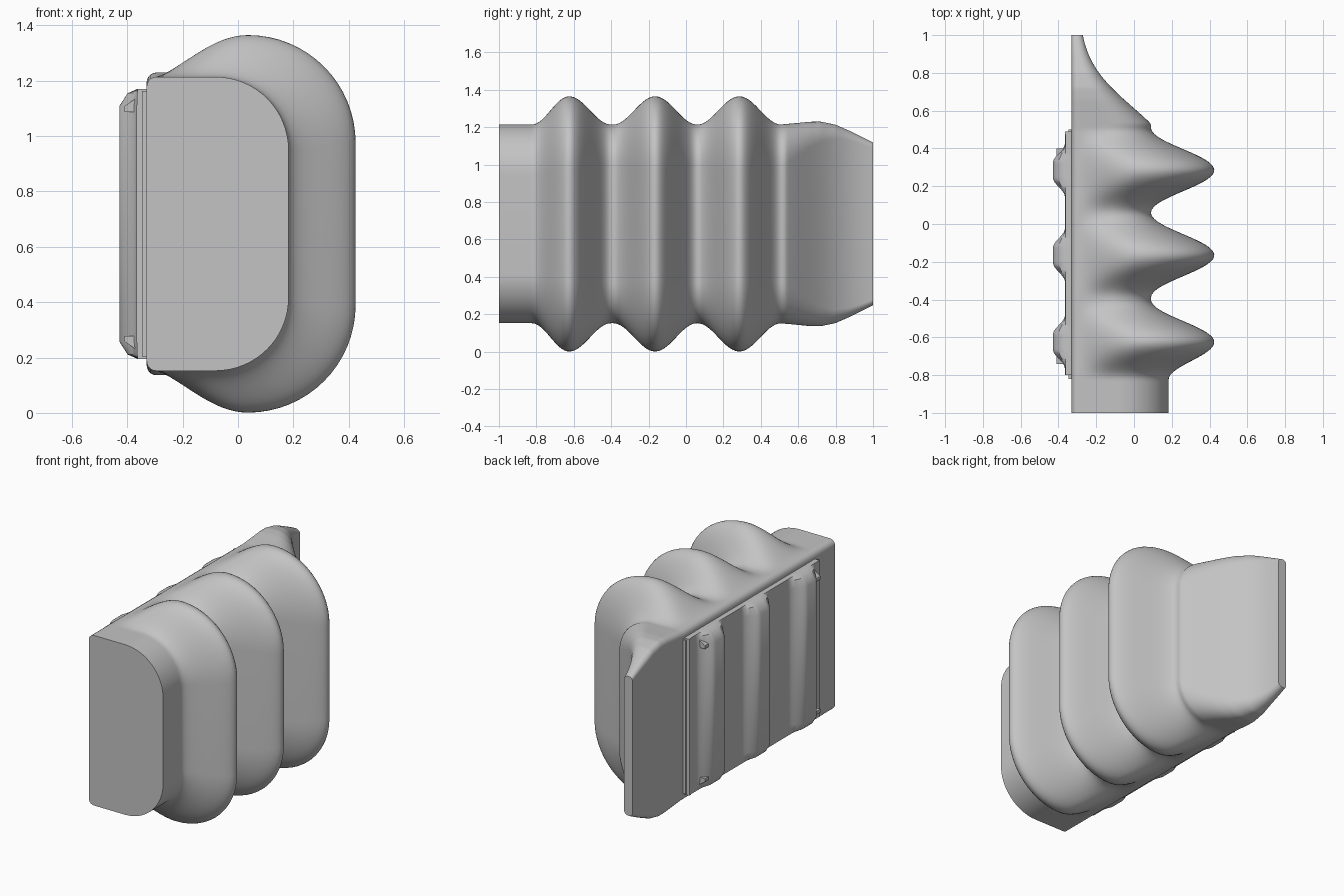
import bpy, bmesh, math

cube = bpy.data.objects.get("Cube")
if cube:
    bpy.data.objects.remove(cube, do_unlink=True)

MID = 0.683                       # height of the symmetry plane
BACK = -0.33                      # flat mounting side
RIDGES = (-0.625, -0.165, 0.285)  # ridge positions along y

grey = bpy.data.materials.new("light_grey")
grey.use_nodes = True
grey.diffuse_color = (0.55, 0.55, 0.55, 1)
grey.node_tree.nodes["Principled BSDF"].inputs["Base Color"].default_value = (0.55, 0.55, 0.55, 1)


def smooth(t):
    t = max(0.0, min(1.0, t))
    return t * t * (3 - 2 * t)


def interp(points, y):
    for (a, va), (b, vb) in zip(points, points[1:]):
        if y <= b:
            return va + (vb - va) * max(0, (y - a) / (b - a))
    return points[-1][1]


def finish(name, bm):
    bmesh.ops.recalc_face_normals(bm, faces=bm.faces)
    mesh = bpy.data.meshes.new(name)
    bm.to_mesh(mesh)
    bm.free()
    mesh.materials.append(grey)
    obj = bpy.data.objects.new(name, mesh)
    bpy.context.collection.objects.link(obj)
    bpy.ops.object.select_all(action='DESELECT')
    obj.select_set(True)
    bpy.context.view_layer.objects.active = obj
    bpy.ops.object.shade_smooth_by_angle(angle=math.radians(35))
    return obj


def loft(name, y0, y1, steps, half_section):
    """Skin mirrored half sections of (x, height above MID) along y."""
    bm = bmesh.new()
    rings = []
    for i in range(steps + 1):
        y = y0 + (y1 - y0) * i / steps
        half = half_section(y)
        outline = half + [(x, -h) for x, h in reversed(half)]
        rings.append([bm.verts.new((x, y, MID + h)) for x, h in outline])
    n = len(rings[0])
    for a, b in zip(rings, rings[1:]):
        for j in range(n):
            k = (j + 1) % n
            bm.faces.new((a[j], a[k], b[k], b[j]))
    bm.faces.new(rings[0])
    bm.faces.new(rings[-1])
    return finish(name, bm)


# Ribbed body: bellows ridges, plain front block and scooped rear tongue
EDGE = [(0.5, 0.531), (0.58, 0.538), (0.66, 0.546), (0.72, 0.547),
        (0.8, 0.53), (0.88, 0.495), (1.0, 0.435)]


def bulge(y):
    for r in RIDGES:
        width = 0.2 if y < RIDGES[0] else 0.225
        d = abs(y - r)
        if d < width:
            return (1 + math.cos(math.pi * d / width)) / 2
    return 0.0


def body_section(y):
    c = bulge(y)
    floor = 0.183 if y < RIDGES[0] else 0.09
    side = floor + (0.425 - floor) * c
    if y > 0.53:                                   # scooped tongue
        t = y - 0.53
        side = -0.29 + 0.38 * math.exp(-2.6 * t - 8 * t * t)
    edge = interp(EDGE, y)
    top = edge + 0.151 * c
    width = side - BACK
    rx = width * 0.515
    cx = side - rx
    r = min(0.035, width * 0.35)
    half = []
    for i in range(6):                             # small back corner
        a = math.pi / 2 * i / 5
        half.append((BACK + r - r * math.cos(a), edge - r + r * math.sin(a)))
    for i in range(1, 15):                         # rising top
        u = i / 14
        half.append((BACK + r + (cx - BACK - r) * u,
                     edge + (top - edge) * math.sin(u * math.pi / 2) ** 1.3))
    for i in range(1, 17):                         # broad outer corner
        a = math.pi / 2 * i / 16
        half.append((cx + rx * math.sin(a), top - rx + rx * math.cos(a)))
    return half


loft("ribbed_body", -1.0, 1.0, 160, body_section)


# Mounting panel with three shallow raised pads
def panel_section(y):
    d = min(abs(y - r) for r in RIDGES)
    x = -0.366 - 0.063 * smooth((0.14 - d) / 0.1)
    return [(-0.32, 0.488), (-0.362, 0.488),
            (-0.362 + (x + 0.362) * 0.55, 0.472), (x, 0.425)]


loft("mounting_panel", -0.8, 0.48, 110, panel_section)


def box(name, lo, hi):
    bm = bmesh.new()
    bmesh.ops.create_cube(bm, size=1)
    for v in bm.verts:
        v.co = [(a + b) / 2 + c * (b - a) for a, b, c in zip(lo, hi, v.co)]
    return finish(name, bm)


# Thin lip around the panel ends
box("panel_lip", (-0.347, -0.82, MID - 0.48), (-0.32, 0.5, MID + 0.48))
box("rear_panel_rib", (-0.366, 0.475, MID - 0.488), (-0.32, 0.49, MID + 0.488))


# Small wedge gussets at the outer pad corners
def gusset(name, y0, y1, sign):
    bm = bmesh.new()
    shape = [(-0.36, 0.405), (-0.41, 0.405), (-0.41, 0.425), (-0.36, 0.46)]
    ends = [[bm.verts.new((x, y, MID + sign * h)) for x, h in shape] for y in (y0, y1)]
    for e in ends:
        bm.faces.new(e)
    for j in range(4):
        k = (j + 1) % 4
        bm.faces.new((ends[0][j], ends[0][k], ends[1][k], ends[1][j]))
    finish(name, bm)


for sign, level in ((1, "upper"), (-1, "lower")):
    gusset("front_" + level + "_gusset", -0.74, -0.67, sign)
    gusset("rear_" + level + "_gusset", 0.33, 0.4, sign)
